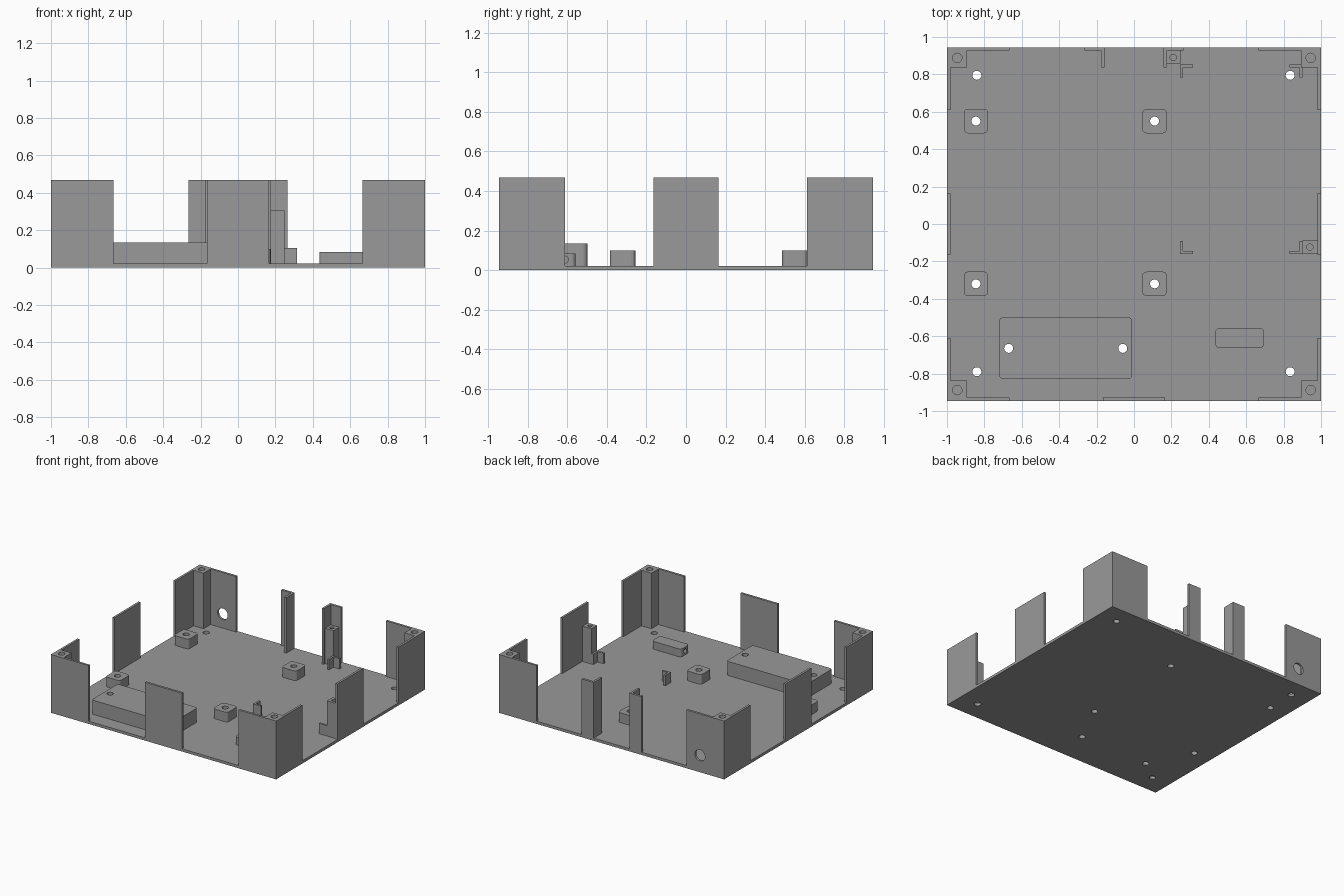
import bpy, bmesh, math
from mathutils import Matrix, Vector

cube = bpy.data.objects.get("Cube")
if cube:
    bpy.data.objects.remove(cube)

grey = bpy.data.materials.new("plain grey plastic")
grey.use_nodes = True
GREY = (0.32, 0.32, 0.32, 1)
grey.diffuse_color = GREY
grey.node_tree.nodes["Principled BSDF"].inputs["Base Color"].default_value = GREY

X, Y = 1.0, 0.945        # half size of the floor
FLOOR, TOP = 0.022, 0.468
T = 0.018                # wall thickness


def finish(name, bm):
    bmesh.ops.recalc_face_normals(bm, faces=bm.faces[:])
    me = bpy.data.meshes.new(name)
    bm.to_mesh(me)
    bm.free()
    me.materials.append(grey)
    ob = bpy.data.objects.new(name, me)
    bpy.context.collection.objects.link(ob)
    return ob


def prism(name, points, z0, z1):
    """Extrude a flat outline upward."""
    bm = bmesh.new()
    face = bm.faces.new([bm.verts.new((x, y, z0)) for x, y in points])
    up = bmesh.ops.extrude_face_region(bm, geom=[face])["geom"]
    bmesh.ops.translate(bm, vec=(0, 0, z1 - z0),
                        verts=[v for v in up if isinstance(v, bmesh.types.BMVert)])
    return finish(name, bm)


def box(name, x0, x1, y0, y1, z1, z0=FLOOR):
    return prism(name, [(x0, y0), (x1, y0), (x1, y1), (x0, y1)], z0, z1)


def rounded_block(name, x, y, w, d, z1, r=0.022):
    """Block whose upright corners are rounded."""
    pts = []
    for i, (sx, sy) in enumerate([(1, 1), (-1, 1), (-1, -1), (1, -1)]):
        for k in range(5):
            a = math.pi / 2 * (i + k / 4)
            pts.append((x + sx * (w / 2 - r) + r * math.cos(a),
                        y + sy * (d / 2 - r) + r * math.sin(a)))
    return prism(name, pts, FLOOR, z1)


def drill(ob, holes, r, z0=-0.1, z1=0.6, axis="Z"):
    """Cut round holes; each entry is a point on the hole's axis."""
    bm = bmesh.new()
    for p in holes:
        turn = {"Z": Matrix(), "X": Matrix.Rotation(math.pi / 2, 4, "Y"),
                "Y": Matrix.Rotation(math.pi / 2, 4, "X")}[axis]
        centre = Vector((p[0], p[1], (z0 + z1) / 2 if axis == "Z" else p[2]))
        bmesh.ops.create_cone(bm, cap_ends=True, segments=24, radius1=r, radius2=r,
                              depth=z1 - z0, matrix=Matrix.Translation(centre) @ turn)
    cutter = finish("hole_cutter", bm)
    cutter.hide_render = True
    mod = ob.modifiers.new("holes", "BOOLEAN")
    mod.operation, mod.solver, mod.object = "DIFFERENCE", "EXACT", cutter
    bpy.context.view_layer.objects.active = ob
    bpy.ops.object.modifier_apply(modifier=mod.name)
    bpy.data.objects.remove(cutter)


# Floor and everything drilled through it
posts = [(x, y) for x in (-0.845, 0.11) for y in (-0.32, 0.55)]
feet = [(x, y) for x in (-0.84, 0.835) for y in (-0.79, 0.795)]
pair = [(-0.67, -0.665), (-0.06, -0.665)]
floor = box("floor", -X, X, -Y, Y, FLOOR, 0)
drill(floor, posts + feet + pair, 0.024)

for x, y in posts:
    drill(rounded_block("standoff", x, y, 0.13, 0.13, 0.1), [(x, y)], 0.024)
drill(rounded_block("large_mount", -0.365, -0.664, 0.71, 0.332, 0.135), pair, 0.024)
bar = rounded_block("cable_bar", 0.565, -0.61, 0.26, 0.106, 0.085)
drill(bar, [(0.565, -0.61, 0.054)], 0.017, -0.3, 0.3, "X")

# Corner walls with a screw column inside each
W, B = 0.335, 0.107
for sx in (-1, 1):
    for sy in (-1, 1):
        outline = [(0, 0), (W, 0), (W, T), (B, T), (B, B), (T, B), (T, W), (0, W)]
        corner = prism("corner_wall", [(sx * (X - a), sy * (Y - b)) for a, b in outline],
                       FLOOR, TOP)
        drill(corner, [(sx * 0.945, sy * 0.888)], 0.025, 0.2, 0.6)
        if sx < 0 < sy:
            drill(corner, [(-0.785, Y, 0.135)], 0.045, -0.05, 0.05, "Y")

# Middle walls
M = 0.165
box("front_wall", -M, M, -Y, -Y + T, TOP)
box("left_wall", X - T, X, -M, M, TOP)
box("right_wall", -X, -X + T, -M, M, TOP)

# Back rails on both sides of the opening
for s, name in ((-1, "back_rail_right"), (1, "back_rail_left")):
    rail = [(0.158, Y), (0.265, Y), (0.265, Y - T), (0.176, Y - T),
            (0.176, 0.838), (0.158, 0.838)]
    prism(name, [(s * x, y) for x, y in rail], FLOOR, TOP)

# Square screw posts against the walls
drill(box("back_post", 0.176, 0.248, 0.855, Y - T, 0.305), [(0.21, 0.89)], 0.017, 0.15, 0.5)
drill(box("side_post", 0.902, X - T, -0.16, -0.088, 0.305), [(0.94, -0.124)], 0.017, 0.15, 0.5)

# Angled clips that hold a board by its corners
L, C = 0.07, 0.016
for x, sx in ((0.246, 1), (0.902, -1)):
    for y, sy in ((0.853, -1), (-0.16, 1)):
        clip = [(0, 0), (L, 0), (L, C), (C, C), (C, L), (0, L)]
        prism("board_clip", [(x + sx * a, y + sy * b) for a, b in clip], FLOOR, 0.105)
